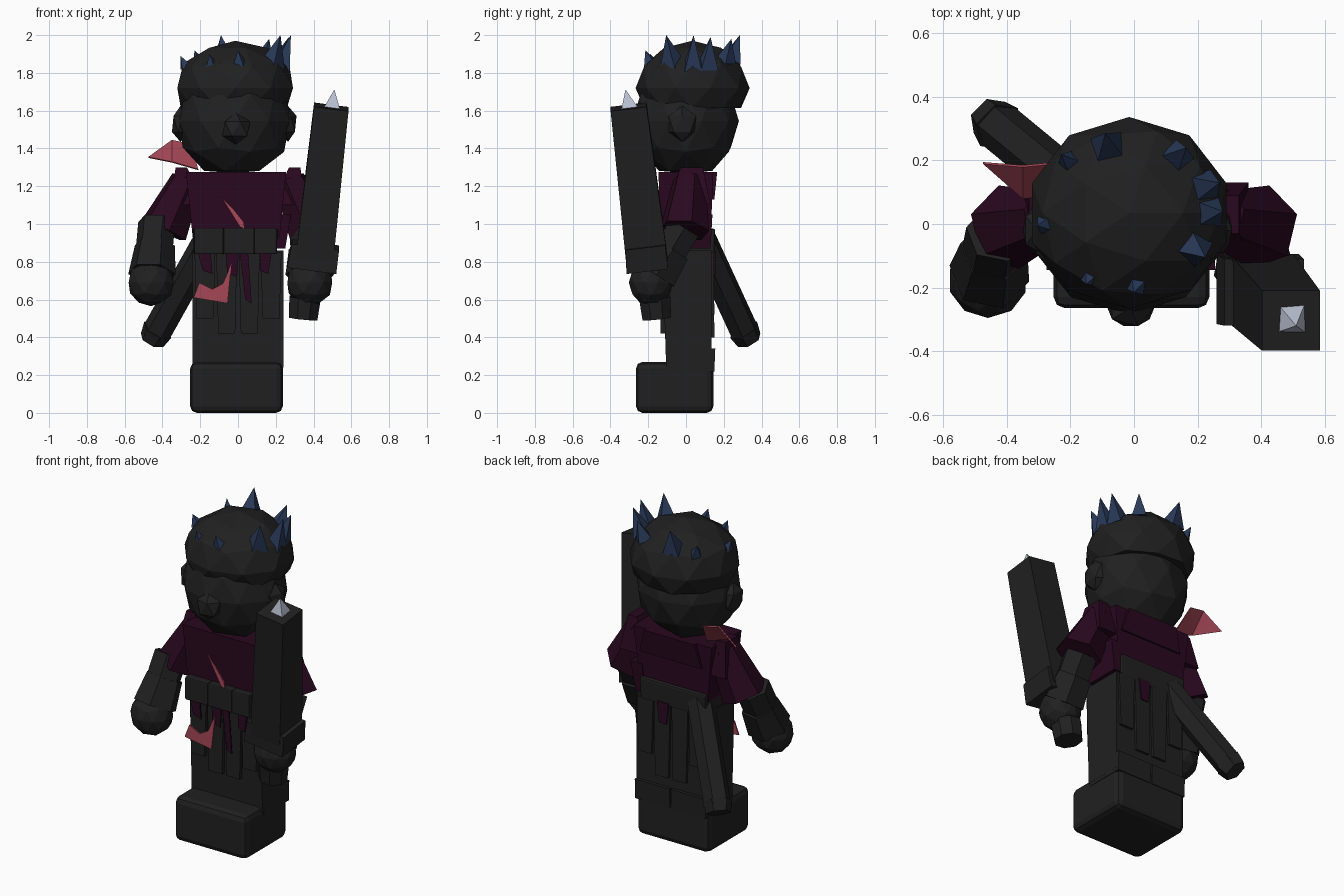
import bpy, bmesh, math
from mathutils import Vector, Matrix


def material(name, rgb):
    m = bpy.data.materials.new(name)
    m.diffuse_color = (*rgb, 1)
    return m


BLACK = material("charcoal", (0.0145, 0.0145, 0.0145))
PURPLE = material("dark purple", (0.022, 0.0025, 0.0135))
PINK = material("faded red", (0.37, 0.062, 0.093))
BLUE = material("dark blue", (0.022, 0.041, 0.098))
STEEL = material("pale steel", (0.50, 0.54, 0.66))


def finish(bm, name, mat, bevel=0):
    bmesh.ops.recalc_face_normals(bm, faces=bm.faces)
    me = bpy.data.meshes.new(name)
    bm.to_mesh(me)
    bm.free()
    me.materials.append(mat)
    ob = bpy.data.objects.new(name, me)
    bpy.context.collection.objects.link(ob)
    if bevel:
        mod = ob.modifiers.new("bevel", "BEVEL")
        mod.width, mod.segments = bevel, 2
    return ob


def frustum(name, mat, c0, s0, c1, s1, bevel=0, tilt=(0, 0)):
    """Four-sided block between two rectangles (centre, (width, depth)), ends tilted by slope."""
    bm = bmesh.new()
    for c, s in ((c0, s0), (c1, s1)):
        for dx, dy in ((-.5, -.5), (.5, -.5), (.5, .5), (-.5, .5)):
            x, y = dx * s[0], dy * s[1]
            bm.verts.new((c[0] + x, c[1] + y, c[2] + x * tilt[0] + y * tilt[1]))
    bmesh.ops.convex_hull(bm, input=bm.verts)
    bmesh.ops.dissolve_limit(bm, angle_limit=0.02, verts=bm.verts, edges=bm.edges)
    return finish(bm, name, mat, bevel)


def limb(name, mat, p0, p1, r0, r1, sides=6):
    """Faceted tapered tube from p0 to p1."""
    p0, p1 = Vector(p0), Vector(p1)
    d = p1 - p0
    rot = d.to_track_quat('Z', 'Y').to_matrix().to_4x4()
    mx = Matrix.Translation((p0 + p1) / 2) @ rot @ Matrix.Rotation(math.pi / sides, 4, 'Z')
    bm = bmesh.new()
    bmesh.ops.create_cone(bm, cap_ends=True, segments=sides, radius1=r0, radius2=r1,
                          depth=d.length, matrix=mx)
    return finish(bm, name, mat)


def ball(name, mat, c, r, sub=2, zmin=None):
    """Faceted ellipsoid, optionally flattened below a height."""
    bm = bmesh.new()
    bmesh.ops.create_icosphere(bm, subdivisions=sub, radius=1)
    for v in bm.verts:
        v.co = Vector(c) + Vector(a * b for a, b in zip(v.co, r))
        if zmin is not None:
            v.co.z = max(v.co.z, zmin)
    return finish(bm, name, mat)


def plate(name, mat, pts, t=0.008):
    """Thin scrap of cloth through the given outline points."""
    bm = bmesh.new()
    f = bm.faces.new([bm.verts.new(p) for p in pts])
    f.normal_update()
    off = f.normal * t
    ext = bmesh.ops.extrude_face_region(bm, geom=[f])
    for v in ext["geom"]:
        if isinstance(v, bmesh.types.BMVert):
            v.co -= off
    bmesh.ops.triangulate(bm, faces=bm.faces)
    return finish(bm, name, mat)


# Head: broad face, cap with a slight overhang, nose and ears
ball("face", BLACK, (-0.018, -0.002, 1.545), (0.308, 0.282, 0.31), 2, 1.27)
ball("cap", BLACK, (-0.015, 0.035, 1.72), (0.322, 0.302, 0.25), 2, 1.615)
ball("nose", BLACK, (-0.01, -0.265, 1.505), (0.082, 0.066, 0.085), 1)
for s in (-1, 1):
    ball("ear", BLACK, (-0.02 + s * 0.285, -0.02, 1.53), (0.05, 0.085, 0.095), 1)

# Ring of crystal spikes: base x, y, z, radius, tip x, y, z
for x, y, z, r, tx, ty, tz in (
        (-0.08, 0.235, 1.86, 0.068, -0.09, 0.285, 2.0),
        (0.135, 0.21, 1.86, 0.056, 0.165, 0.24, 1.98),
        (0.21, 0.115, 1.83, 0.066, 0.27, 0.13, 1.99),
        (0.225, 0.035, 1.82, 0.066, 0.28, 0.04, 2.0),
        (0.18, -0.07, 1.84, 0.07, 0.225, -0.105, 2.0),
        (0.01, -0.185, 1.84, 0.044, 0.0, -0.215, 1.92),
        (-0.14, -0.165, 1.84, 0.032, -0.15, -0.19, 1.90),
        (-0.275, 0.0, 1.83, 0.038, -0.305, -0.005, 1.89),
        (-0.2, 0.19, 1.84, 0.042, -0.23, 0.22, 1.92)):
    limb("spike", BLUE, (x, y, z), (tx, ty, tz), r, 0, 4)

# Torso and raised shoulders
frustum("torso", PURPLE, (-0.01, -0.005, 0.93), (0.46, 0.27), (-0.01, 0, 1.275), (0.53, 0.29))
frustum("back_collar", PURPLE, (0, 0.125, 1.13), (0.42, 0.05), (0, 0.14, 1.275), (0.34, 0.05))
for s in (-1, 1):
    frustum("shoulder", PURPLE, (s * 0.27, 0.02, 1.10), (0.18, 0.22), (s * 0.30, 0.03, 1.30), (0.06, 0.12))

# Arms: sleeve, cuffed forearm, glove
for s, hand, elbow in ((-1, (-0.46, -0.178, 0.69), (-0.43, -0.03, 0.99)),
                       (1, (0.38, -0.185, 0.69), (0.375, -0.01, 0.96))):
    e, h = Vector(elbow), Vector(hand)
    limb("sleeve", PURPLE, (s * 0.27, 0.02, 1.235), (s * 0.395, -0.01, 0.965), 0.088, 0.135)
    limb("forearm", BLACK, e + Vector((0, 0, 0.02)), h, 0.10, 0.10)
    limb("cuff", BLACK, e.lerp(h, 0.35), e.lerp(h, 0.85), 0.108, 0.128)
    ball("glove", BLACK, h, (0.125, 0.118, 0.125), 2)

# Belt with pouches
frustum("belt", BLACK, (-0.015, -0.005, 0.84), (0.44, 0.31), (-0.015, -0.005, 0.975), (0.45, 0.32), 0.01)
for x, w in ((-0.155, 0.155), (0.005, 0.165), (0.145, 0.12)):
    frustum("pouch", BLACK, (x, -0.155, 0.84), (w, 0.06), (x, -0.155, 0.98), (w, 0.06), 0.008)

# Legs with ragged trouser strips and shin guards, standing on joined boots
for s in (-1, 1):
    frustum("leg", BLACK, (s * 0.12, 0.015, 0.24), (0.24, 0.24), (s * 0.12, 0.005, 0.86), (0.24, 0.26))
    for x, y, low in ((0.06, -0.115, 0.42), (0.175, -0.12, 0.5), (0.06, 0.13, 0.40), (0.175, 0.13, 0.52)):
        frustum("trouser_strip", BLACK, (s * x, y, low), (0.09, 0.04), (s * x, y, 0.85), (0.11, 0.035))
    frustum("shin_guard", BLACK, (s * 0.122, 0.03, 0.22), (0.235, 0.24), (s * 0.122, 0.03, 0.34), (0.235, 0.25))
frustum("boots", BLACK, (-0.008, -0.06, 0), (0.49, 0.41), (-0.008, -0.06, 0.27), (0.49, 0.41), 0.035)

# Torn hem of the tunic
for x, w, low, shift in ((-0.18, 0.07, 0.735, 0.01), (-0.03, 0.07, 0.72, -0.01),
                         (0.03, 0.045, 0.58, 0.02), (0.15, 0.06, 0.735, -0.02)):
    plate("torn_hem", PURPLE, [(x - w / 2, -0.158, 0.86), (x + w / 2, -0.158, 0.86),
                               (x + w / 2 + shift, -0.158, low), (x - w / 4 + shift, -0.158, low + 0.02)])
frustum("side_hem", PURPLE, (0.22, 0.02, 0.87), (0.06, 0.22), (0.24, 0.02, 1.05), (0.08, 0.24))
frustum("back_hem", PURPLE, (0.05, 0.14, 0.73), (0.05, 0.03), (0.05, 0.14, 0.86), (0.08, 0.03))

# Red scarf scraps: chest slash, hanging rag, blown tail
plate("chest_slash", PINK, [(-0.09, -0.16, 1.145), (-0.03, -0.165, 1.085), (0.03, -0.17, 1.01),
                            (0.035, -0.172, 0.975), (0.01, -0.172, 0.985)])
plate("hanging_rag", PINK, [(-0.035, -0.172, 0.79), (-0.08, -0.178, 0.685), (-0.135, -0.18, 0.655),
                            (-0.205, -0.18, 0.69), (-0.235, -0.182, 0.61), (-0.055, -0.18, 0.58)])
plate("scarf_tail", PINK, [(-0.475, 0.195, 1.35), (-0.35, 0.185, 1.44), (-0.25, 0.195, 1.42),
                           (-0.21, 0.10, 1.285), (-0.35, 0.085, 1.325)])

# Heavy blade: hilt, guard, block and steel tip
TILT = (-0.13, 0.12)
limb("pommel", BLACK, (0.345, -0.155, 0.50), (0.355, -0.165, 0.61), 0.082, 0.09, 8)
frustum("guard", BLACK, (0.39, -0.205, 0.765), (0.26, 0.22), (0.41, -0.215, 0.89), (0.25, 0.21), 0, TILT)
frustum("blade", BLACK, (0.402, -0.205, 0.80), (0.20, 0.22), (0.494, -0.304, 1.62), (0.182, 0.19), 0, TILT)
frustum("blade_tip", STEEL, (0.495, -0.295, 1.61), (0.088, 0.092), (0.51, -0.32, 1.71), (0.002, 0.002))

# Scabbard hanging behind the hip
limb("scabbard", BLACK, (-0.15, 0.08, 0.93), (-0.435, 0.315, 0.42), 0.078, 0.078, 6)
limb("scabbard_tip", BLACK, (-0.425, 0.305, 0.44), (-0.455, 0.335, 0.385), 0.084, 0.07, 6)
